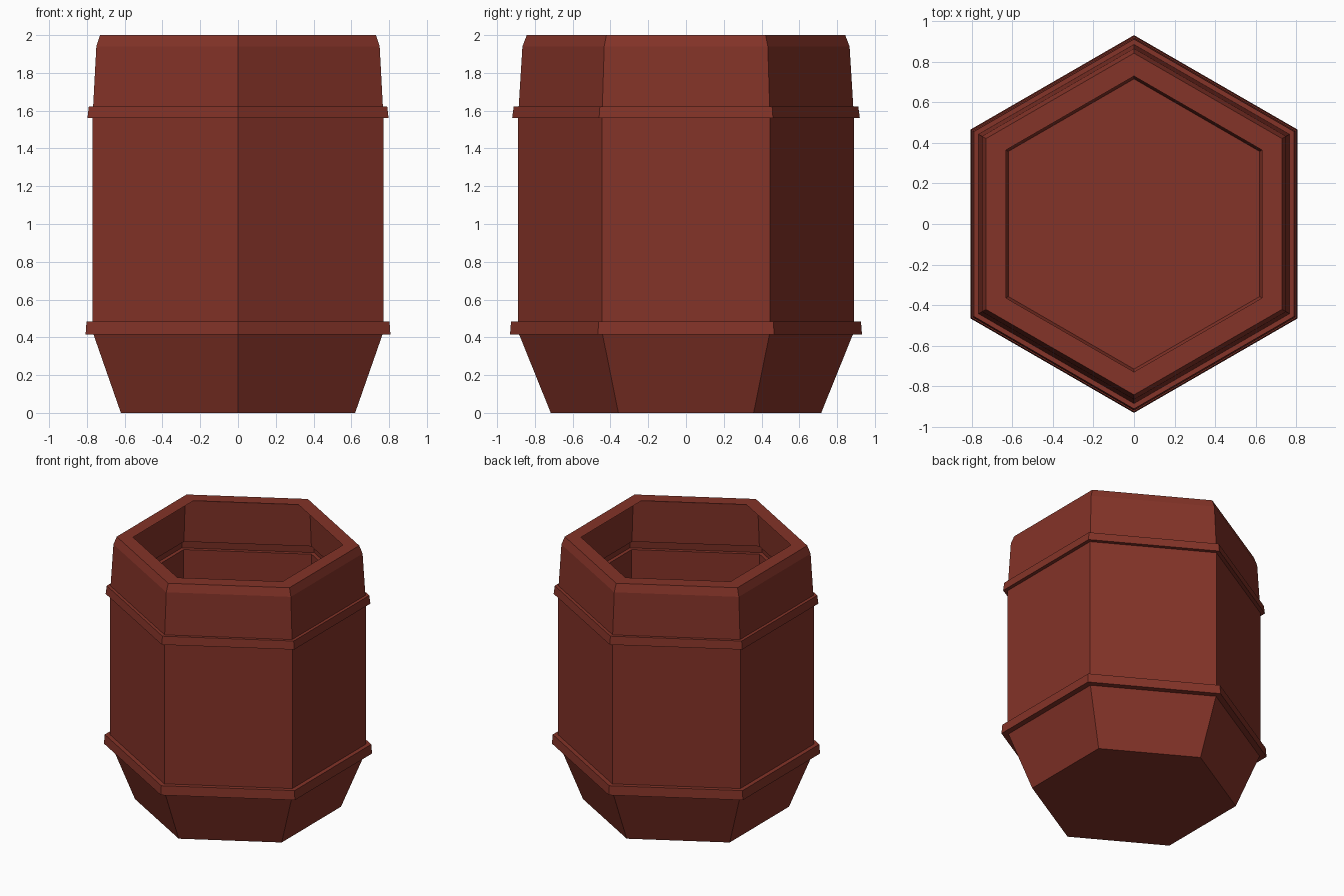
import bpy, bmesh, math

if "Cube" in bpy.data.objects:
    bpy.data.objects.remove(bpy.data.objects["Cube"])

SIDES = 6

# Terracotta clay
clay = bpy.data.materials.new("dark_red_clay")
clay.diffuse_color = (0.23, 0.033, 0.021, 1.0)
clay.use_nodes = True
clay.node_tree.nodes["Principled BSDF"].inputs["Base Color"].default_value = clay.diffuse_color

# Wall profile: (distance from axis to flat side, height), floor to inner lip
profile = [
    (0.62, 0.00), (0.765, 0.415),                              # tapered foot
    (0.807, 0.415), (0.802, 0.485), (0.77, 0.485),             # lower band
    (0.77, 1.56), (0.797, 1.56), (0.79, 1.622), (0.767, 1.622),  # body, upper band
    (0.75, 1.94), (0.73, 2.00),                                # neck, bevelled edge
    (0.632, 2.00),                                             # inward lip
]


def hex_ring(bm, apothem, z):
    """Ring of corners with flat sides facing +x and -x."""
    r = apothem / math.cos(math.pi / SIDES)
    return [bm.verts.new((r * math.sin(2 * math.pi * i / SIDES),
                          -r * math.cos(2 * math.pi * i / SIDES), z))
            for i in range(SIDES)]


# Open hexagonal pot: floor, stacked wall rings and lip
bm = bmesh.new()
rings = [hex_ring(bm, a, z) for a, z in profile]
bm.faces.new(list(reversed(rings[0])))
for lo, hi in zip(rings, rings[1:]):
    for i in range(SIDES):
        j = (i + 1) % SIDES
        bm.faces.new((lo[i], lo[j], hi[j], hi[i]))

mesh = bpy.data.meshes.new("hexagonal_pot")
bm.to_mesh(mesh)
bm.free()
mesh.materials.append(clay)
pot = bpy.data.objects.new("hexagonal_pot", mesh)
bpy.context.collection.objects.link(pot)
